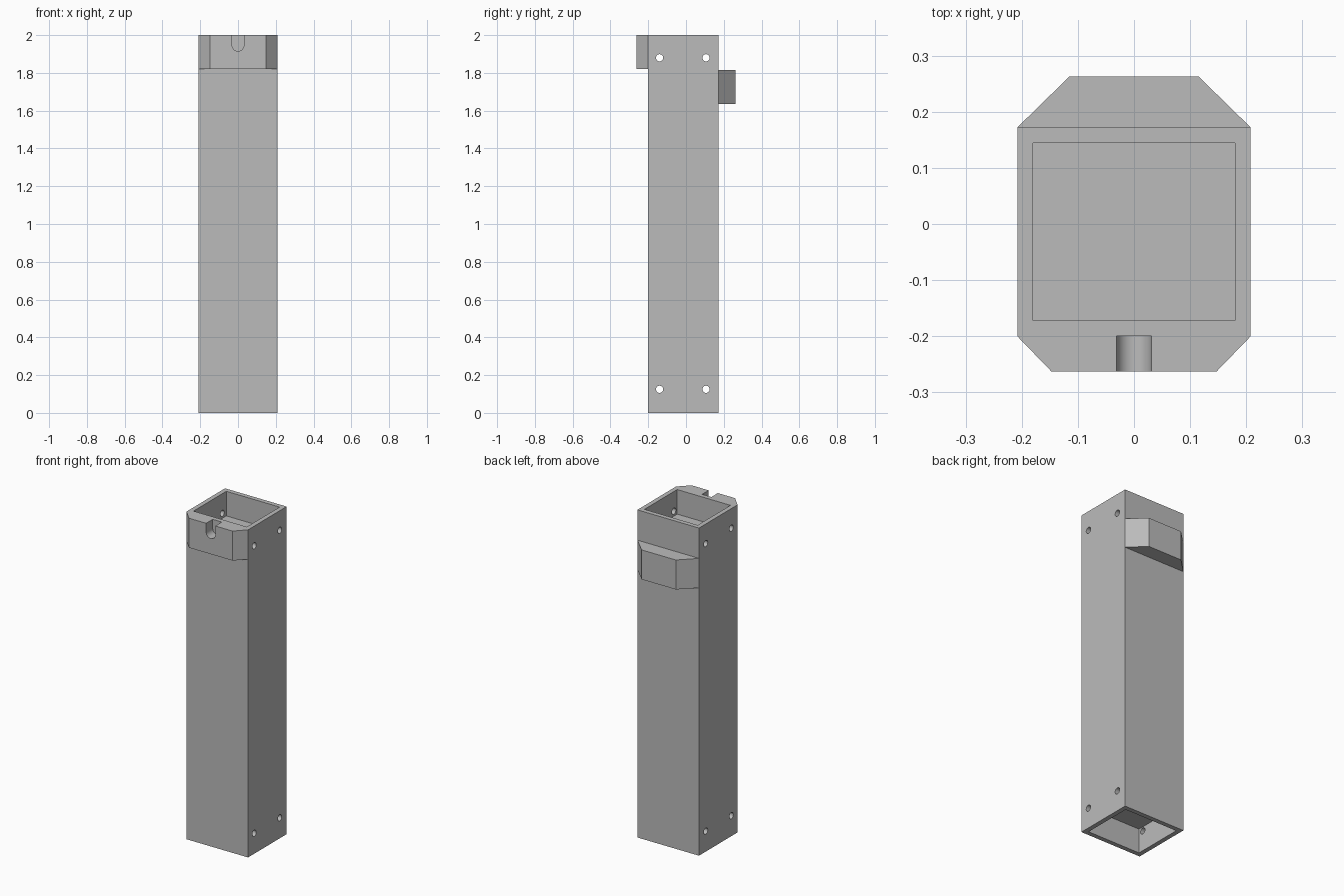
import bpy, bmesh, math

cube = bpy.data.objects.get("Cube")
if cube:
    bpy.data.objects.remove(cube, do_unlink=True)

grey = bpy.data.materials.new("plain_grey")
grey.use_nodes = True
COLOUR = (0.5, 0.5, 0.5, 1)
grey.diffuse_color = COLOUR
grey.node_tree.nodes["Principled BSDF"].inputs["Base Color"].default_value = COLOUR

HALF_W, FRONT, BACK = 0.208, -0.2, 0.172
HEIGHT, WALL, POCKET = 2.0, 0.028, 0.15


def prism(name, profile, axis, start, end):
    """Extrude a 2D profile along axis 'x', 'y' or 'z'."""
    place = {"x": lambda u, v, w: (w, u, v),
             "y": lambda u, v, w: (u, w, v),
             "z": lambda u, v, w: (u, v, w)}[axis]
    bm = bmesh.new()
    face = bm.faces.new([bm.verts.new(place(u, v, start)) for u, v in profile])
    top = bmesh.ops.extrude_face_region(bm, geom=[face])["geom"]
    shift = place(0, 0, end - start)
    bmesh.ops.translate(bm, vec=shift, verts=[g for g in top if isinstance(g, bmesh.types.BMVert)])
    bmesh.ops.recalc_face_normals(bm, faces=bm.faces)
    mesh = bpy.data.meshes.new(name)
    bm.to_mesh(mesh)
    bm.free()
    mesh.materials.append(grey)
    obj = bpy.data.objects.new(name, mesh)
    bpy.context.collection.objects.link(obj)
    return obj


def rect(x0, x1, y0, y1):
    return [(x0, y0), (x1, y0), (x1, y1), (x0, y1)]


def arc(cu, cv, r, a0, a1, steps):
    angles = [math.radians(a0 + (a1 - a0) * i / steps) for i in range(steps + 1)]
    return [(cu + r * math.cos(a), cv + r * math.sin(a)) for a in angles]


def combine(target, tool, operation):
    """Apply a boolean and remove the helper."""
    mod = target.modifiers.new(operation, "BOOLEAN")
    mod.operation, mod.object, mod.solver = operation, tool, "EXACT"
    tool.hide_render = True
    bpy.context.view_layer.objects.active = target
    bpy.ops.object.modifier_apply(modifier=mod.name)
    bpy.data.objects.remove(tool, do_unlink=True)


def lug_profile(wall_y, outer_y, outer_half):
    return [(-HALF_W, wall_y), (-outer_half, outer_y), (outer_half, outer_y), (HALF_W, wall_y)]


# Square column, with the chamfered front lug flush with its top
column = prism("column", rect(-HALF_W, HALF_W, FRONT, BACK), "z", 0, HEIGHT)
lug = prism("front_lug", lug_profile(FRONT, -0.263, 0.147), "z", 1.82, HEIGHT)
combine(column, lug, "UNION")

# Open pocket at each end
inner = rect(-HALF_W + WALL, HALF_W - WALL, FRONT + WALL, BACK - WALL)
for low, high in ((-0.1, POCKET), (HEIGHT - POCKET, HEIGHT + 0.1)):
    combine(column, prism("pocket_cutter", inner, "z", low, high), "DIFFERENCE")

# Round-bottomed slot in the front lug
slot = arc(0, 1.946, 0.031, 180, 360, 24) + [(0.031, 2.1), (-0.031, 2.1)]
combine(column, prism("slot_cutter", slot, "y", -0.3, FRONT), "DIFFERENCE")

# Cross holes through the side walls
for y in (-0.14, 0.106):
    for z in (0.125, 1.88):
        hole = arc(y, z, 0.019, 0, 345, 23)
        combine(column, prism("hole_cutter", hole, "x", -0.3, 0.3), "DIFFERENCE")

# Chamfered lug on the back
back_lug = prism("back_lug", lug_profile(BACK, 0.263, 0.115), "z", 1.635, 1.815)

# Smooth curved bores, sharp edges elsewhere
bpy.ops.object.select_all(action="DESELECT")
for obj in (column, back_lug):
    obj.select_set(True)
bpy.context.view_layer.objects.active = column
bpy.ops.object.shade_smooth_by_angle(angle=math.radians(30))
